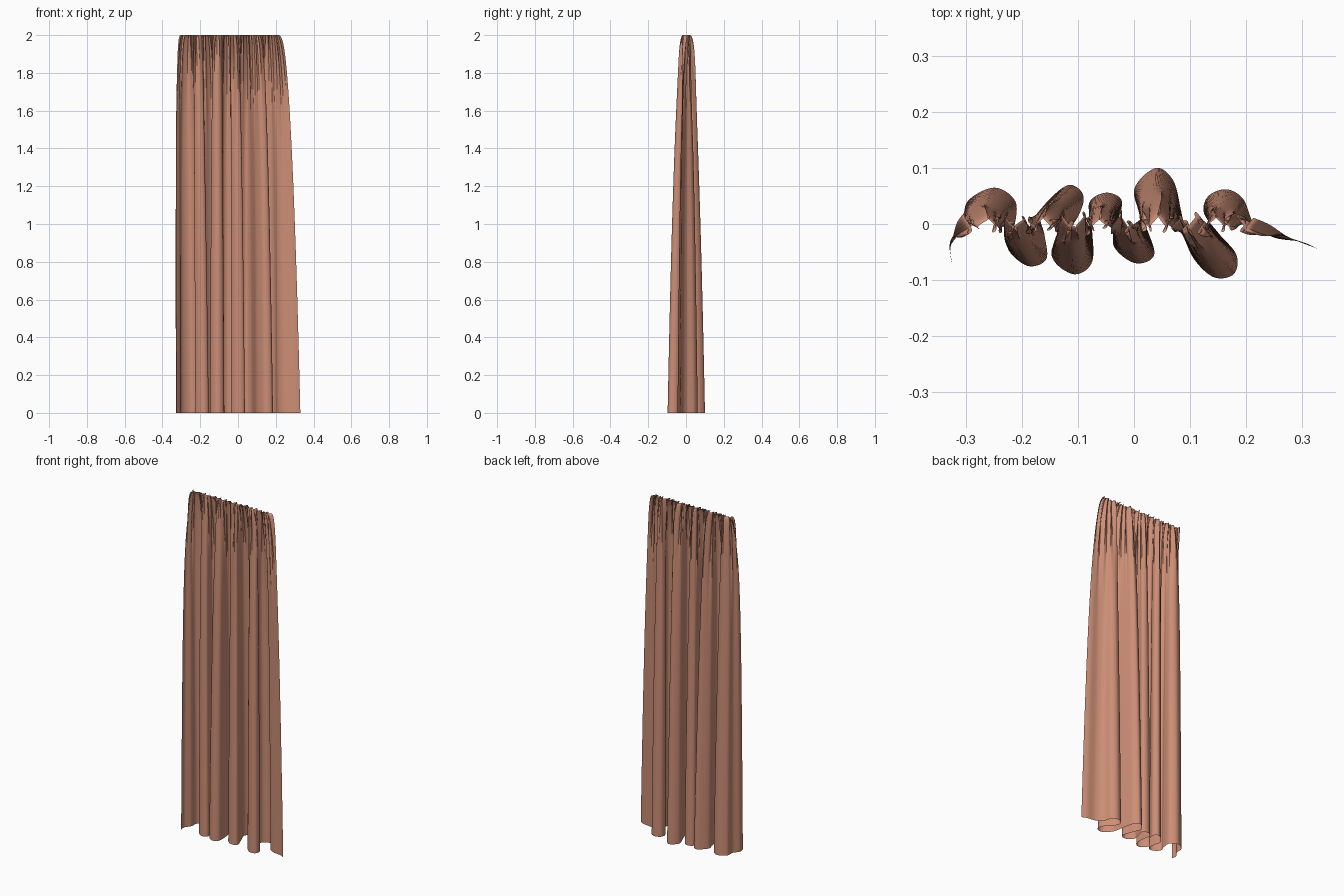
import bpy, bmesh, math, random
from mathutils import Vector

if "Cube" in bpy.data.objects:
    bpy.data.objects.remove(bpy.data.objects["Cube"], do_unlink=True)

random.seed(4)
COLS, ROWS, HEIGHT = 720, 64, 2.0
TOP_LEFT, TOP_RIGHT = -0.305, 0.21

# Plan of the wide folds along the hem
HEM = [(-.325, -.072), (-.328, -.04), (-.305, -.005), (-.298, .04), (-.25, .065), (-.212, .04),
       (-.215, -.01), (-.225, -.045), (-.19, -.075), (-.157, -.063), (-.16, -.02), (-.168, .02),
       (-.14, .055), (-.112, .07), (-.09, .048), (-.105, .005), (-.145, -.04), (-.14, -.07),
       (-.105, -.09), (-.075, -.068), (-.075, -.01), (-.08, .038), (-.05, .056), (-.022, .042),
       (-.03, .0), (-.036, -.04), (.002, -.07), (.036, -.055), (.02, .0), (.0, .06), (.038, .1),
       (.07, .078), (.085, .02), (.1, -.05), (.14, -.094), (.178, -.09), (.183, -.055),
       (.15, -.015), (.125, .02), (.133, .05), (.165, .062), (.195, .045), (.215, -.0),
       (.25, -.024), (.3, -.032), (.33, -.045)]


def smooth_path(points, count):
    """Sample a spline through the points at equal spacing."""
    p = [Vector(q) for q in points]
    p = [2 * p[0] - p[1]] + p + [2 * p[-1] - p[-2]]
    dense = []
    for a, b, c, d in zip(p, p[1:], p[2:], p[3:]):
        for k in range(24):
            t = k / 24
            dense.append(.5 * (2 * b + (c - a) * t + (2 * a - 5 * b + 4 * c - d) * t ** 2
                               + (3 * b - a - 3 * c + d) * t ** 3))
    dense.append(p[-2])
    lengths = [0]
    for a, b in zip(dense, dense[1:]):
        lengths.append(lengths[-1] + (b - a).length)
    result, k = [], 0
    for i in range(count):
        s = lengths[-1] * i / (count - 1)
        while k < len(dense) - 2 and lengths[k + 1] < s:
            k += 1
        f = (s - lengths[k]) / (lengths[k + 1] - lengths[k])
        result.append(dense[k].lerp(dense[k + 1], min(f, 1)))
    return result


def noise_wave(octaves):
    """Smooth random wave, roughly between -1 and 1."""
    waves = [(random.uniform(3, 11), random.uniform(0, math.tau)) for _ in range(octaves)]
    return lambda u: sum(math.sin(math.tau * f * u + o) for f, o in waves) / octaves


warp, strength, reach = noise_wave(3), noise_wave(3), noise_wave(3)
hem = smooth_path(HEM, COLS)


def cloth_point(i, z):
    u, drop = i / (COLS - 1), 1 - z / HEIGHT
    spread = drop ** .4
    # Small gathers at the heading, dying out at uneven depths
    phase = math.tau * (30 * u + .35 * warp(u))
    length = .1 + .07 * reach(u)
    fine = math.exp(-(drop / length) ** 1.5)
    half = math.exp(-(drop / (length * 1.8)) ** 1.5)
    size = .8 + .4 * strength(u)
    gather_y = size * (.016 * fine * math.sin(phase) + .007 * half * math.sin(phase / 2 + 1))
    gather_x = .005 * fine * math.sin(2 * phase) + .004 * half * math.sin(phase / 2)
    base_x = TOP_LEFT + (TOP_RIGHT - TOP_LEFT) * u
    x = base_x + (hem[i].x - base_x) * spread + gather_x
    x -= .012 * math.sin(math.pi * spread) * (1 - u) ** 4
    return x, hem[i].y * spread + gather_y, z


# Curtain sheet, with rows packed closer toward the gathered heading
bm = bmesh.new()
rows = []
for r in range(ROWS):
    z = HEIGHT * (1 - (r / (ROWS - 1)) ** 2)
    rows.append([bm.verts.new(cloth_point(i, z)) for i in range(COLS)])
for upper, lower in zip(rows, rows[1:]):
    for i in range(COLS - 1):
        bm.faces.new((lower[i], lower[i + 1], upper[i + 1], upper[i]))
mesh = bpy.data.meshes.new("curtain")
bm.to_mesh(mesh)
bm.free()
curtain = bpy.data.objects.new("curtain", mesh)
bpy.context.collection.objects.link(curtain)

# Fabric colour
fabric = bpy.data.materials.new("terracotta fabric")
fabric.use_nodes = True
colour = (.60, .27, .18, 1)
fabric.diffuse_color = colour
fabric.node_tree.nodes["Principled BSDF"].inputs["Base Color"].default_value = colour
mesh.materials.append(fabric)

bpy.context.view_layer.objects.active = curtain
curtain.select_set(True)
bpy.ops.object.shade_smooth_by_angle(angle=math.radians(60))
